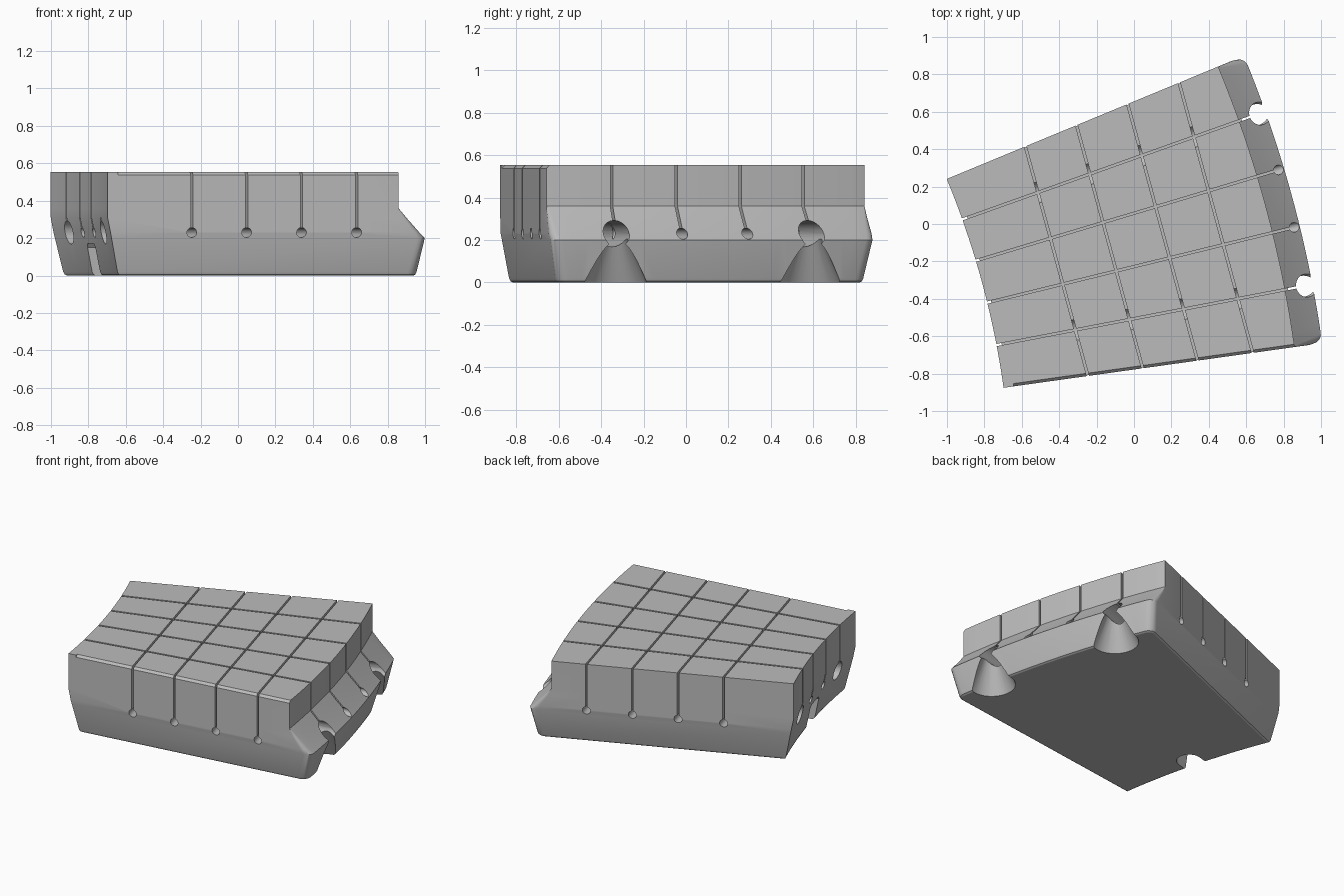
import bpy, bmesh, math
from math import sin, cos, radians
from mathutils import Vector

cube = bpy.data.objects.get("Cube")
if cube:
    bpy.data.objects.remove(cube, do_unlink=True)

# The block is a ring sector around this centre
CX, CY = -5.228, -1.51
A0, A1 = radians(7.97), radians(22.5)
MID = (A0 + A1) / 2
TOP = 0.553

grey = bpy.data.materials.new("Grey")
grey.use_nodes = True
grey.diffuse_color = (0.5, 0.5, 0.5, 1)
grey.node_tree.nodes["Principled BSDF"].inputs["Base Color"].default_value = (0.5, 0.5, 0.5, 1)


def polar(r, a, z):
    return Vector((CX + r * cos(a), CY + r * sin(a), z))


def outline(z, r_in, r_out, inset, corner):
    """Sector outline with rounded outer corners."""
    pts = []
    a, b = A0 + inset / r_in, A1 - inset / r_in
    for i in range(25):
        pts.append(polar(r_in, b + (a - b) * i / 24, z))
    fillet = []
    for i in range(7):
        t = i / 6 * math.pi / 2
        fillet.append((r_out - corner + corner * sin(t),
                       (inset + corner - corner * cos(t)) / r_out))
    pts += [polar(r, A0 + d, z) for r, d in fillet]
    a, b = A0 + fillet[-1][1], A1 - fillet[-1][1]
    pts += [polar(r_out, a + (b - a) * i / 24, z) for i in range(1, 24)]
    pts += [polar(r, A1 - d, z) for r, d in reversed(fillet)]
    return pts


def loft(name, loops):
    """Closed solid through a stack of matching loops."""
    bm = bmesh.new()
    rings = [[bm.verts.new(p) for p in loop] for loop in loops]
    n = len(rings[0])
    for lo, hi in zip(rings, rings[1:]):
        for i in range(n):
            j = (i + 1) % n
            bm.faces.new((lo[i], lo[j], hi[j], hi[i]))
    bm.faces.new(rings[0][::-1])
    bm.faces.new(rings[-1])
    bmesh.ops.recalc_face_normals(bm, faces=bm.faces)
    mesh = bpy.data.meshes.new(name)
    bm.to_mesh(mesh)
    bm.free()
    obj = bpy.data.objects.new(name, mesh)
    bpy.context.collection.objects.link(obj)
    mesh.materials.append(grey)
    return obj


def prism(name, profile, angle, start, end):
    """Sweep a (sideways, height) profile along a direction from the centre."""
    along = Vector((cos(angle), sin(angle), 0))
    side = Vector((-sin(angle), cos(angle), 0))
    c = Vector((CX, CY, 0))
    return loft(name, [[c + along * d + side * u + Vector((0, 0, z)) for u, z in profile]
                       for d in (start, end)])


def keyhole(radius, offset=0, z=0.23, half=0.006):
    """Thin slot with a round hole at its foot."""
    gap = math.asin(half / radius)
    pts = []
    for i in range(25):
        t = math.pi / 2 + gap + (2 * math.pi - 2 * gap) * i / 24
        pts.append((offset + radius * cos(t), z + radius * sin(t)))
    return pts + [(offset + half, 0.7), (offset - half, 0.7)]


def round_cutter(name, r, a, levels):
    """Upright round cutter from (height, radius) levels."""
    c = polar(r, a, 0)
    return loft(name, [[c + Vector((rad * cos(t), rad * sin(t), z))
                        for t in [2 * math.pi * i / 32 for i in range(32)]]
                       for z, rad in levels])


# Main body: height, inner radius, outer radius, side inset, corner radius
block = loft("friction_block", [outline(*lv) for lv in (
    (0, 4.65, 6.238, 0.05, 0.04),
    (0.006, 4.64, 6.25, 0.04, 0.05),
    (0.02, 4.633, 6.256, 0.034, 0.055),
    (0.2, 4.597, 6.295, 0.005, 0.05),
    (0.23, 4.591, 6.264, 0, 0.04),
    (0.31, 4.575, 6.19, 0, 0.02),
    (0.36, 4.575, 6.146, 0, 0.003),
    (TOP, 4.575, 6.146, 0, 0.003))])

cutters = []
# Radial slots, the outer pair with wide bores
for k in (-1.5, -0.5, 0.5, 1.5):
    a = MID + radians(2.91) * k
    wide = abs(k) > 1
    cutters.append(prism("radial_slot_cutter", keyhole(0.062 if wide else 0.026),
                         a, 4.3, 6.6))
    if wide:
        cutters.append(round_cutter("pocket_cutter", 6.235, a,
                                    ((-0.02, 0.16), (0.21, 0.055), (0.25, 0.05))))

# Straight cross slots
for r in (5.03, 5.326, 5.622, 5.92):
    d = r * cos((A1 - A0) / 2)
    cutters.append(prism("cross_slot_cutter", keyhole(0.026, -d), MID + math.pi / 2, -1.1, 1.1))

# Locating notch under the inner wall
cutters.append(round_cutter("notch_cutter", 4.71, MID,
                            ((-0.05, 0.08), (0.15, 0.08), (0.17, 0.065))))
cutters.append(prism("notch_mouth_cutter",
                     [(-0.08, -0.05), (0.08, -0.05), (0.08, 0.15), (0.065, 0.17),
                      (-0.065, 0.17), (-0.08, 0.15)], MID, 4.4, 4.71))

# Chamfer on the front top edge
cutters.append(prism("chamfer_cutter", [(0.022, 0.56), (-0.011, 0.56), (-0.011, 0.527)],
                     A0, 4.63, 6.4))

for cutter in cutters:
    cutter.hide_render = True
    mod = block.modifiers.new(cutter.name, 'BOOLEAN')
    mod.operation = 'DIFFERENCE'
    mod.solver = 'EXACT'
    mod.object = cutter

# Bake the cuts and drop the helpers
bpy.context.view_layer.update()
graph = bpy.context.evaluated_depsgraph_get()
block.data = bpy.data.meshes.new_from_object(block.evaluated_get(graph))
block.modifiers.clear()
for cutter in cutters:
    bpy.data.objects.remove(cutter, do_unlink=True)

bpy.ops.object.select_all(action='DESELECT')
block.select_set(True)
bpy.context.view_layer.objects.active = block
bpy.ops.object.shade_smooth_by_angle(angle=radians(25))
